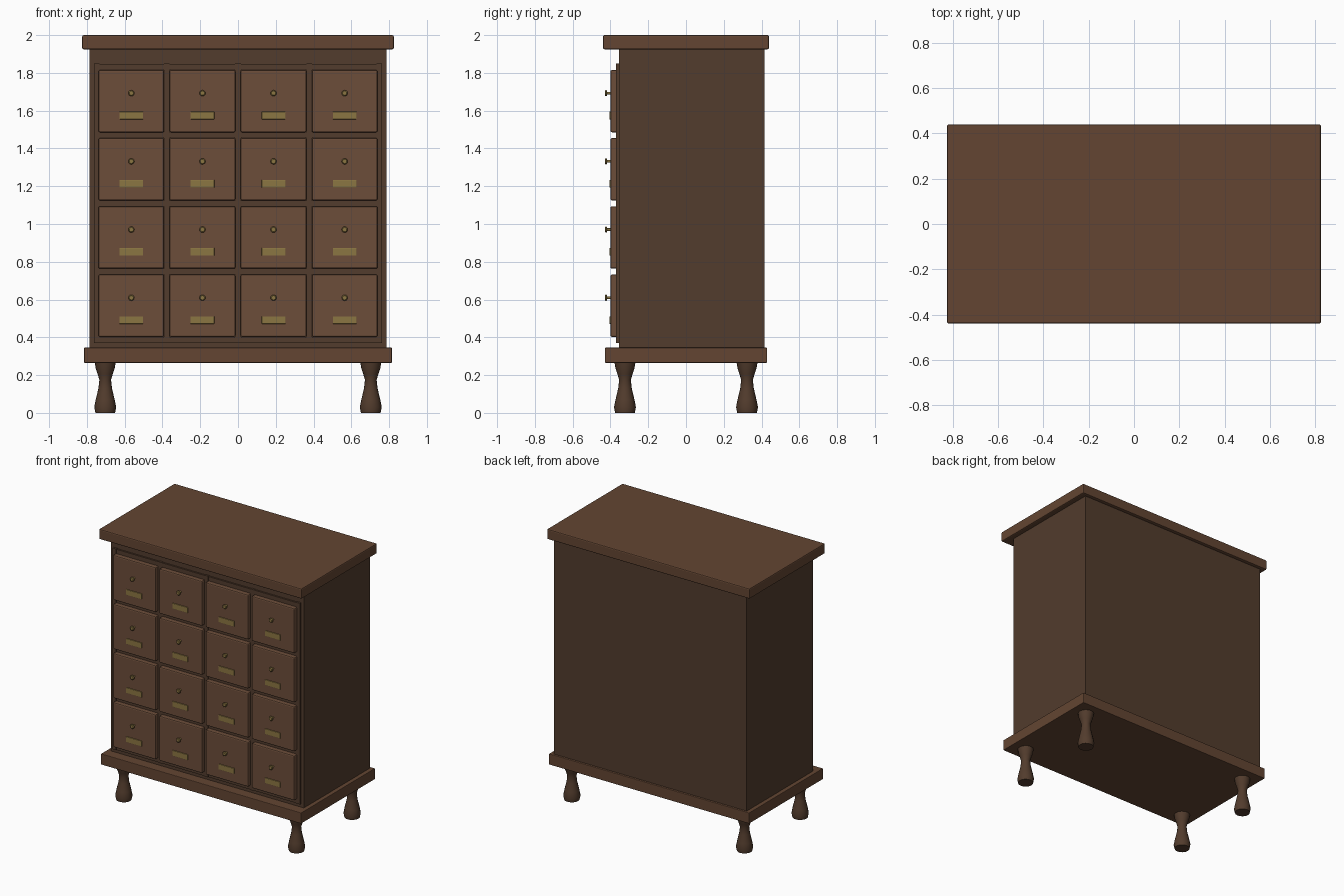
import bpy, bmesh, math

if "Cube" in bpy.data.objects:
    bpy.data.objects.remove(bpy.data.objects["Cube"])


def material(name, rgb):
    m = bpy.data.materials.new(name)
    m.diffuse_color = (*rgb, 1)
    m.use_nodes = True
    m.node_tree.nodes["Principled BSDF"].inputs["Base Color"].default_value = m.diffuse_color
    return m


DARK = material("dark_wood", (0.085, 0.045, 0.026))
WOOD = material("wood", (0.125, 0.060, 0.032))
DRAWER = material("drawer_wood", (0.150, 0.075, 0.042))
BRASS = material("brass", (0.26, 0.18, 0.055))


def box(name, x, y, z, mat, bevel=0):
    """Box from (min, max) ranges on each axis."""
    bm = bmesh.new()
    bmesh.ops.create_cube(bm, size=1)
    for v in bm.verts:
        v.co = [r[0] + (c + 0.5) * (r[1] - r[0]) for c, r in zip(v.co, (x, y, z))]
    me = bpy.data.meshes.new(name)
    bm.to_mesh(me)
    bm.free()
    ob = bpy.data.objects.new(name, me)
    bpy.context.collection.objects.link(ob)
    me.materials.append(mat)
    if bevel:
        b = ob.modifiers.new("bevel", 'BEVEL')
        b.width, b.segments = bevel, 2
    return ob


def lathe(name, profile, sides, mat, loc, rot=(0, 0, 0)):
    """Closed turned part from (radius, height) points."""
    bm = bmesh.new()
    rings = [[bm.verts.new((r * math.cos(2 * math.pi * i / sides),
                            r * math.sin(2 * math.pi * i / sides), h))
              for i in range(sides)] for r, h in profile]
    for a, b in zip(rings, rings[1:]):
        for i in range(sides):
            j = (i + 1) % sides
            bm.faces.new((a[i], a[j], b[j], b[i]))
    bm.faces.new(rings[0][::-1])
    bm.faces.new(rings[-1])
    me = bpy.data.meshes.new(name)
    bm.to_mesh(me)
    bm.free()
    ob = bpy.data.objects.new(name, me)
    bpy.context.collection.objects.link(ob)
    me.materials.append(mat)
    ob.location, ob.rotation_euler = loc, rot
    me.shade_smooth()
    me.set_sharp_from_angle(angle=math.radians(35))
    return ob


# Carcass, top and plinth
box("top_slab", (-0.825, 0.825), (-0.44, 0.44), (1.925, 2.0), WOOD, 0.008)
box("plinth", (-0.815, 0.815), (-0.43, 0.43), (0.265, 0.345), WOOD, 0.004)
box("carcass", (-0.785, 0.785), (-0.355, 0.415), (0.34, 1.93), DARK)

# Dividers and rails between the drawers
STEP_X, STEP_Z = 0.3765, 0.361
for i in range(5):
    x = (i - 2) * STEP_X
    if i in (0, 4):
        x *= 0.993
    box("divider", (x - 0.015, x + 0.015), (-0.37, -0.34), (0.37, 1.85), DARK)
    z = 0.387 + i * STEP_Z
    box("rail", (-0.75, 0.75), (-0.367, -0.34), (z - 0.016, z + 0.016), DARK)

# Drawers with knob and label plate
KNOB = [(0.007, 0), (0.007, 0.018), (0.016, 0.021), (0.016, 0.027), (0.011, 0.031)]
for col in range(4):
    for row in range(4):
        x = (col - 1.5) * STEP_X
        z = 0.5675 + row * STEP_Z
        box("drawer_front", (x - 0.174, x + 0.174), (-0.40, -0.345),
            (z - 0.165, z + 0.165), DRAWER, 0.008)
        lathe("knob", KNOB, 16, BRASS, (x, -0.399, z + 0.042), (math.pi / 2, 0, 0))
        box("label_plate", (x - 0.063, x + 0.063), (-0.406, -0.395),
            (z - 0.096, z - 0.056), BRASS, 0.002)

# Turned legs
LEG = [(0.052, 0), (0.058, 0.03), (0.050, 0.07), (0.036, 0.13), (0.031, 0.175),
       (0.040, 0.205), (0.050, 0.235), (0.056, 0.27)]
for sx in (-1, 1):
    for sy in (-1, 1):
        lathe("leg", LEG, 16, DARK, (sx * 0.703, sy * 0.323, 0))
